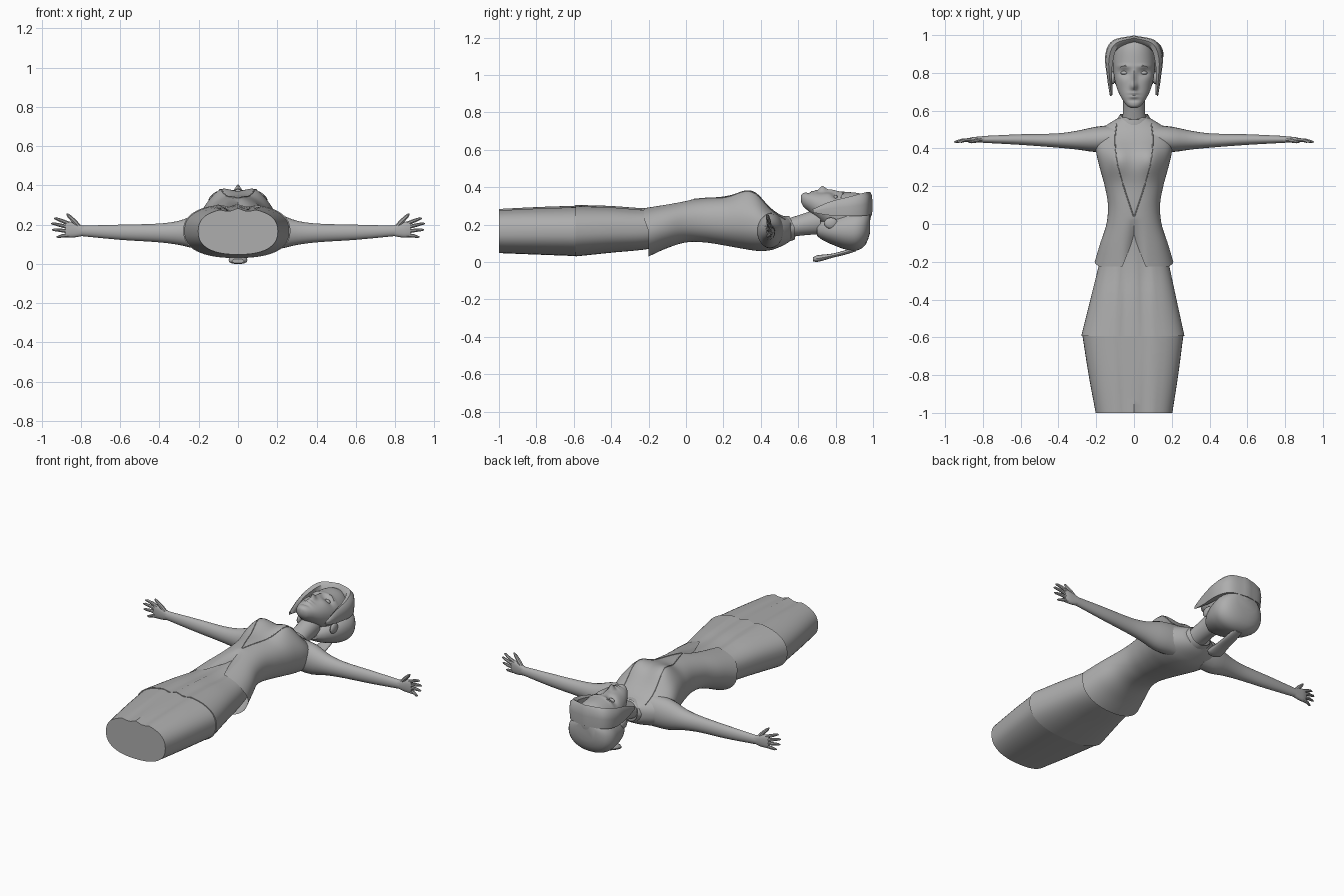
import bpy, bmesh, math
from mathutils import Vector

if "Cube" in bpy.data.objects:
    bpy.data.objects.remove(bpy.data.objects["Cube"])

grey = bpy.data.materials.new("plain grey")
grey.diffuse_color = (0.42, 0.42, 0.42, 1)
grey.use_nodes = True
grey.node_tree.nodes["Principled BSDF"].inputs["Base Color"].default_value = grey.diffuse_color


def finish(name, bm, mirror=False, angle=40):
    bmesh.ops.recalc_face_normals(bm, faces=bm.faces)
    me = bpy.data.meshes.new(name)
    bm.to_mesh(me)
    bm.free()
    me.materials.append(grey)
    ob = bpy.data.objects.new(name, me)
    bpy.context.collection.objects.link(ob)
    if mirror:
        ob.modifiers.new("mirror", 'MIRROR').use_clip = False
    bpy.ops.object.select_all(action='DESELECT')
    bpy.context.view_layer.objects.active = ob
    ob.select_set(True)
    bpy.ops.object.shade_smooth_by_angle(angle=math.radians(angle))
    return ob


def sample(keys, t):
    """Smooth interpolation of (t, centre, half width, low z, high z) keys."""
    i = 0
    while i < len(keys) - 2 and t > keys[i + 1][0]:
        i += 1
    a, b = keys[i], keys[i + 1]
    p, q = keys[max(i - 1, 0)], keys[min(i + 2, len(keys) - 1)]
    d = b[0] - a[0]
    f = min(max((t - a[0]) / d, 0), 1)
    out = []
    for k in range(1, 5):
        m0 = (b[k] - p[k]) / (b[0] - p[0]) * d
        m1 = (q[k] - a[k]) / (q[0] - a[0]) * d
        out.append((2*f**3 - 3*f*f + 1) * a[k] + (f**3 - 2*f*f + f) * m0
                   + (3*f*f - 2*f**3) * b[k] + (f**3 - f*f) * m1)
    return out


def skin(bm, rings, caps=(True, True)):
    rows = [[bm.verts.new(p) for p in r] for r in rings]
    n = len(rows[0])
    for r, s in zip(rows, rows[1:]):
        for i in range(n):
            bm.faces.new((r[i], r[(i + 1) % n], s[(i + 1) % n], s[i]))
    if caps[0]:
        bm.faces.new(rows[0])
    if caps[1]:
        bm.faces.new(rows[-1])


def loft(name, keys, rows=24, n=40, power=2.2, along='y', shape=None,
         caps=(True, True), mirror=False, angle=40):
    rings = []
    for r in range(rows + 1):
        t = keys[0][0] + (keys[-1][0] - keys[0][0]) * r / rows
        c, w, lo, hi = sample(keys, t)
        ring = []
        for i in range(n):
            a = 2 * math.pi * i / n
            ca, sa = math.cos(a), math.sin(a)
            u = c + w * math.copysign(abs(ca) ** (2 / power), ca)
            z = (lo + hi) / 2 + (hi - lo) / 2 * math.copysign(abs(sa) ** (2 / power), sa)
            p = Vector((u, t, z)) if along == 'y' else Vector((t, u, z))
            ring.append(shape(p, sa) if shape else p)
        rings.append(ring)
    bm = bmesh.new()
    skin(bm, rings, caps)
    return finish(name, bm, mirror, angle)


def ellipsoid(name, pos, size, mirror=False, segs=24):
    bm = bmesh.new()
    bmesh.ops.create_uvsphere(bm, u_segments=segs, v_segments=segs // 2, radius=1)
    for v in bm.verts:
        v.co = Vector([p + c * s for p, c, s in zip(pos, v.co, size)])
    return finish(name, bm, mirror)


def bump(x, y, cx, cy, sx, sy):
    return math.exp(-((x - cx) / sx) ** 2 - ((y - cy) / sy) ** 2)


def tube(bm, path, radii, n=8):
    """Tapered tube through points."""
    pts = [Vector(p) for p in path]
    rings = []
    for i, p in enumerate(pts):
        d = (pts[min(i + 1, len(pts) - 1)] - pts[max(i - 1, 0)]).normalized()
        s = d.cross(Vector((0, 1, 0.3))).normalized()
        e = d.cross(s)
        rings.append([p + radii[i] * (math.cos(2*math.pi*k/n) * s + math.sin(2*math.pi*k/n) * e)
                      for k in range(n)])
    skin(bm, rings)


# Skirt: lower tier, and an upper tier that overlaps it with soft folds
def folds(p, s):
    if s > 0:
        k = min(1, max(0, (0.0 - p.y) / 0.3))
        p.z -= 0.011 * k * (1 - math.cos(p.x * 2 * math.pi / 0.1)) * math.exp(-(p.x / 0.11) ** 4) * 0.7
    return p


loft("lower_skirt", [(-1, 0, .203, .048, .284), (-.8, -.003, .237, .04, .294),
                     (-.585, -.006, .268, .032, .302)], 10, 48, 2.4, shape=folds)
loft("upper_skirt", [(-.592, -.006, .273, .03, .306), (-.4, -.003, .228, .05, .3),
                     (-.2, 0, .182, .07, .288), (.05, 0, .125, .12, .305)], 16, 64, 2.4, shape=folds)

# Jacket with bust and a split front hem
TORSO = [(-.2, 0, .208, .03, .292), (-.1, 0, .178, .075, .312), (0, 0, .146, .105, .33),
         (.1, 0, .138, .105, .342), (.2, 0, .155, .09, .35), (.3, 0, .182, .072, .365),
         (.38, 0, .2, .06, .348), (.45, 0, .2, .063, .29), (.5, 0, .175, .08, .255),
         (.54, 0, .12, .1, .24), (.565, 0, .075, .12, .23)]


def bust(x, y):
    return .032 * (bump(x, y, .085, .345, .06, .08) + bump(x, y, -.085, .345, .06, .08))


def jacket_shape(p, s):
    if s > 0:
        p.z += bust(p.x, p.y) * min(1, s * 2)
        k = min(1, max(0, (.03 - p.y) / .23))
        p.y += .16 * k * max(0, 1 - abs(p.x) / .06) - .025 * k * k * min(1, s * 2)
    return p


loft("jacket", TORSO, 44, 72, 2.2, shape=jacket_shape, caps=(False, True))

# Jacket front edges, laid over the chest
bm = bmesh.new()
EDGE = [(.53, 0, .092, 0, 0), (.45, 0, .1, 0, 0), (.33, 0, .09, 0, 0), (.2, 0, .055, 0, 0), (.04, 0, .003, 0, 0)][::-1]
path = []
for i in range(25):
    y = .04 + .49 * i / 24
    x = sample(EDGE, y)[1]
    c, w, lo, hi = sample(TORSO, y)
    z = (lo + hi) / 2 + (hi - lo) / 2 * (1 - (x / w) ** 2.2) ** (1 / 2.2) + bust(x, y)
    path.append((x, y, z))
tube(bm, path, [.003] * 25, 6)
finish("jacket_front_edge", bm, True)


# Neck and collar
def collar_shape(p, s):
    p.y -= .03 * max(0, s)
    return p


loft("neck", [(.52, 0, .066, .125, .225), (.6, 0, .058, .14, .25), (.72, 0, .058, .15, .29)], 8, 28, 2)
loft("collar", [(.54, 0, .098, .108, .245), (.56, 0, .086, .112, .246), (.582, 0, .073, .122, .245)],
     4, 36, 2, shape=collar_shape, caps=(False, False))

# Arms
loft("arm", [(.1, .455, .07, .075, .265), (.2, .448, .067, .075, .255), (.3, .444, .05, .097, .22),
             (.4, .442, .038, .11, .206), (.6, .447, .028, .123, .2), (.8, .448, .018, .142, .195)],
     20, 24, 2, along='x', mirror=True)
loft("palm", [(.785, .448, .018, .145, .193), (.82, .447, .016, .137, .205),
              (.86, .445, .014, .135, .216), (.88, .443, .01, .14, .214)], 8, 16, 2.4, along='x', mirror=True)

# Fingers and thumb: root z, tip x, tip z
bm = bmesh.new()
for rz, tx, tz in ((.205, .938, .232), (.185, .952, .206), (.165, .948, .174), (.146, .925, .138)):
    path = [(.86, .445, rz), ((.86 + tx) / 2, .444, (rz + tz) / 2 + .002), (tx - .01, .436, tz), (tx, .434, tz)]
    tube(bm, path, [.0105, .0095, .007, .003])
tube(bm, [(.805, .447, .185), (.835, .442, .218), (.862, .436, .245), (.872, .434, .256)], [.012, .012, .009, .004])
finish("fingers", bm, True)


# Head with a modelled face
def face(p, s):
    if s > 0:
        x, y = abs(p.x), p.y
        p.z += min(1, s * 1.6) * (
            .03 * bump(x, y, 0, .728, .016, .022) + .014 * bump(x, y, 0, .775, .012, .04)
            - .014 * bump(x, y, .052, .8, .03, .02) + .006 * bump(x, y, .05, .835, .04, .012)
            + .009 * bump(x, y, 0, .693, .026, .008) + .008 * bump(x, y, 0, .674, .022, .007)
            - .005 * bump(x, y, 0, .655, .03, .008) + .004 * bump(x, y, .06, .755, .03, .03))
    return p


loft("head", [(.614, 0, .014, .325, .355), (.625, 0, .036, .3, .368), (.66, 0, .062, .268, .373),
              (.7, 0, .083, .23, .374), (.75, 0, .099, .19, .373), (.8, 0, .108, .15, .374),
              (.87, 0, .112, .12, .374), (.94, 0, .098, .13, .364), (.975, 0, .066, .18, .34),
              (.988, 0, .02, .24, .3)], 72, 72, 2.1, shape=face)
ellipsoid("eye", (.05, .8, .346), (.021, .0105, .014), True, 20)
ellipsoid("ear", (.113, .775, .208), (.014, .036, .03), True, 16)
bm = bmesh.new()
tube(bm, [(.026, .832, .373), (.05, .839, .368), (.078, .829, .346)], [.002, .004, .002], 6)
finish("eyebrow", bm, True)

# Hair: front band arching round the face, ending in points beside the jaw
bm = bmesh.new()
BAND = [(0, 0, .128, .265, .285), (.2, 0, .142, .25, .322), (.5, 0, .152, .245, .352),
        (.75, 0, .112, .25, .372), (1, 0, 0, .25, .376)]
HEIGHT = [(0, 0, .68, .685, .70), (.2, 0, .77, .765, .77), (.5, 0, .895, .87, .88),
          (.75, 0, .972, .94, .93), (1, 0, .998, .972, .94)]
rings = []
for i in range(41):
    t = -1 + 2 * i / 40
    sgn = 1 if t > 0 else -1
    k = 1 - abs(t)
    _, xo, zb, zf = sample(BAND, k)
    _, yo, yi, yb = sample(HEIGHT, k)
    wi = xo * (.88 - .16 * min(1, k * 2))
    mid = (zb + zf) / 2
    rings.append([Vector(p) for p in (
        (sgn * xo * .97, yo - .003, zb), (sgn * xo, yo, mid), (sgn * xo * .97, yo - .004, mid * .3 + zf * .7),
        (sgn * (xo + wi) / 2, (yo + yi) / 2, zf), (sgn * wi, yi, zf - .012),
        (sgn * wi, yb, mid), (sgn * wi, yb, zb + .004))])
skin(bm, rings)
finish("hair_band", bm, angle=50)

# Hair: gathered back mass and a hanging tail
loft("back_hair", [(.7, 0, .055, .14, .2), (.73, 0, .09, .118, .225), (.79, 0, .128, .09, .25),
                   (.86, .003, .148, .066, .275), (.92, .003, .15, .064, .285), (.965, .002, .12, .1, .28),
                   (.985, 0, .07, .16, .27)], 24, 40, 2.2)
loft("hair_tail", [(.68, 0, .03, .004, .026), (.7, 0, .048, 0, .036), (.78, 0, .04, .022, .045),
                   (.86, 0, .034, .042, .066), (.91, 0, .028, .058, .085)], 14, 16, 2.4)
